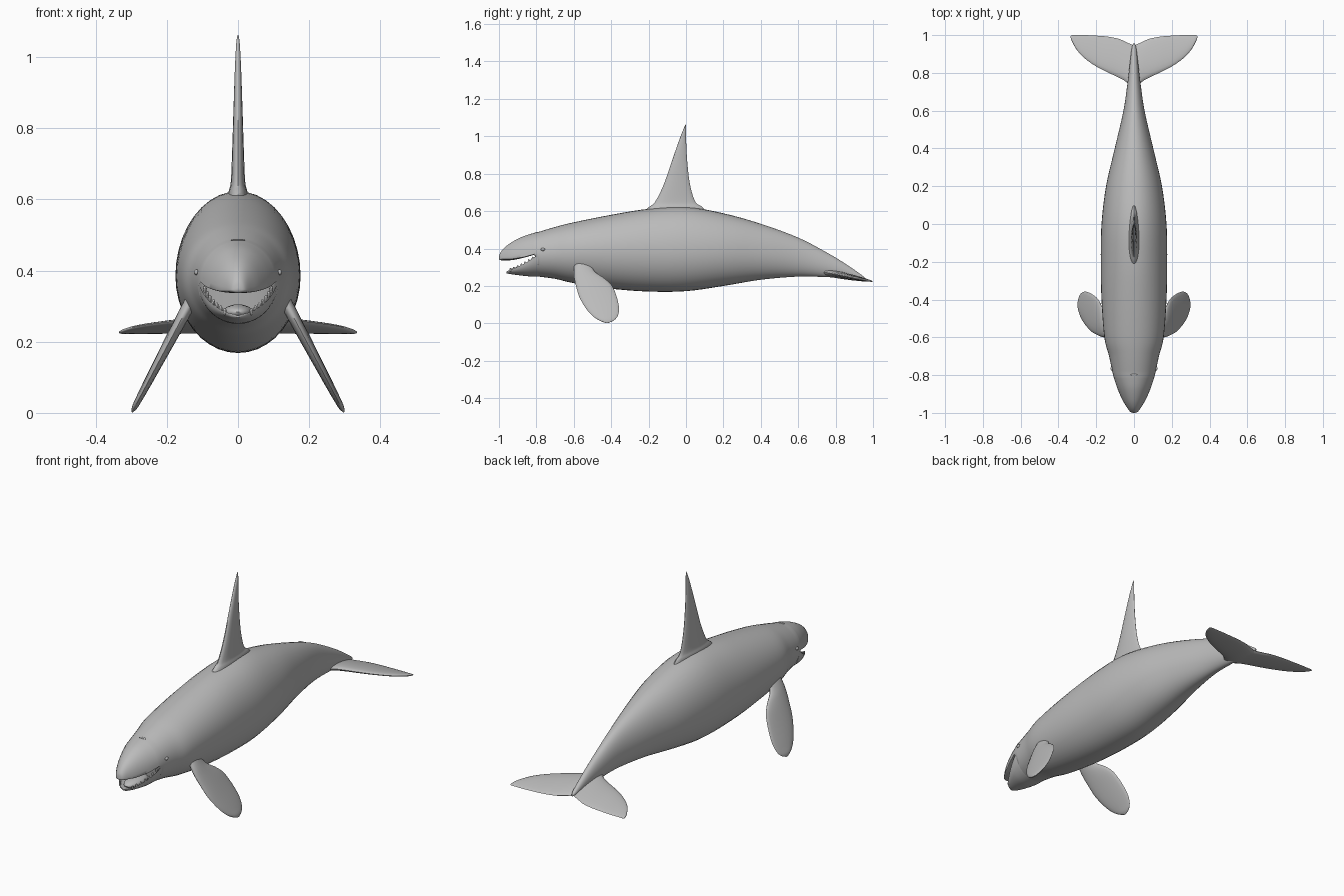
import bpy, bmesh, math
from mathutils import Vector

if "Cube" in bpy.data.objects:
    bpy.data.objects.remove(bpy.data.objects["Cube"])

skin = bpy.data.materials.new("grey skin")
skin.diffuse_color = (0.5, 0.5, 0.5, 1)
skin.use_nodes = True
skin.node_tree.nodes["Principled BSDF"].inputs["Base Color"].default_value = skin.diffuse_color


def smooth_keys(keys, steps=5):
    """Catmull-Rom interpolation through rows of numbers."""
    out = []
    for i in range(len(keys) - 1):
        a, b, c, d = (keys[max(i - 1, 0)], keys[i], keys[i + 1], keys[min(i + 2, len(keys) - 1)])
        for s in range(steps):
            t = s / steps
            out.append([0.5 * (2 * q + (r - p) * t + (2 * p - 5 * q + 4 * r - u) * t * t
                               + (3 * q - p - 3 * r + u) * t ** 3)
                        for p, q, r, u in zip(a, b, c, d)])
    return out + [list(keys[-1])]


def finish(name, bm, angle=50):
    bmesh.ops.recalc_face_normals(bm, faces=bm.faces)
    me = bpy.data.meshes.new(name)
    bm.to_mesh(me)
    bm.free()
    me.materials.append(skin)
    ob = bpy.data.objects.new(name, me)
    bpy.context.collection.objects.link(ob)
    bpy.ops.object.select_all(action='DESELECT')
    ob.select_set(True)
    bpy.context.view_layer.objects.active = ob
    bpy.ops.object.shade_smooth_by_angle(angle=math.radians(angle))
    return ob


def loft(name, rings):
    """Skin a list of closed rings and cap both ends."""
    bm = bmesh.new()
    rows = [[bm.verts.new(p) for p in r] for r in rings]
    n = len(rows[0])
    for a, b in zip(rows, rows[1:]):
        for i in range(n):
            j = (i + 1) % n
            bm.faces.new((a[i], a[j], b[j], b[i]))
    bm.faces.new(rows[0])
    bm.faces.new(rows[-1])
    return finish(name, bm)


def oval(y, top, mid, bottom, half, n=40):
    """Cross-section of the trunk, with its widest line at height mid."""
    pts = []
    for i in range(n):
        t = 2 * math.pi * i / n
        s = math.sin(t)
        pts.append((half * math.cos(t), y, mid + s * (top - mid if s > 0 else mid - bottom)))
    return pts


def blade(lead, trail, normal, thick, n=20):
    """Streamlined fin section from leading to trailing edge."""
    lead, trail, normal = Vector(lead), Vector(trail), Vector(normal)
    pts = []
    for i in range(n):
        t = 2 * math.pi * i / n
        f = (1 - math.cos(t)) / 2
        pts.append(lead.lerp(trail, f) + normal * thick * math.sin(t) * (1.15 - 0.4 * f))
    return pts


def ball(name, loc, scale, seg=16):
    bm = bmesh.new()
    bmesh.ops.create_uvsphere(bm, u_segments=seg, v_segments=seg // 2, radius=1)
    for v in bm.verts:
        v.co = Vector(loc) + Vector(a * b for a, b in zip(v.co, scale))
    return finish(name, bm)


# Upper head and trunk: columns are y, top, widest height, bottom, half width
head = [(-1.0, .352, .348, .345, .004), (-.994, .375, .346, .338, .02),
        (-.97, .405, .345, .337, .038), (-.93, .435, .346, .338, .062),
        (-.87, .465, .354, .350, .088), (-.81, .484, .370, .367, .108)]
trunk = [(-.79, .488, .37, .25, .113), (-.70, .515, .375, .238, .132),
         (-.6, .54, .38, .215, .157), (-.4, .58, .385, .185, .172),
         (-.2, .612, .385, .17, .176), (0, .622, .385, .172, .172),
         (.2, .588, .385, .20, .148), (.4, .532, .375, .233, .102),
         (.6, .458, .35, .25, .056), (.75, .38, .31, .247, .034),
         (.85, .32, .28, .242, .022), (.93, .265, .25, .236, .012),
         (.955, .245, .24, .235, .004)]
loft("body", [oval(*k) for k in smooth_keys(head) + smooth_keys(trunk)])

# Lower jaw, scooped along the top
jaw = [(-.96, .274, .277, .268, .008), (-.945, .272, .284, .264, .035),
       (-.9, .268, .302, .258, .066), (-.85, .265, .328, .252, .092),
       (-.8, .262, .36, .25, .109), (-.76, .26, .37, .25, .112)]
jaw_rows = smooth_keys(jaw)
loft("lower_jaw", [oval(*k) for k in jaw_rows])
ball("tongue", (0, -.855, .283), (.042, .085, .022), 24)

# Dorsal fin: columns are z, leading y, trailing y, half thickness
dorsal = [(.57, -.26, .13, .034), (.62, -.2, .09, .028), (.65, -.165, .05, .021),
          (.74, -.12, .022, .017), (.86, -.078, .007, .013), (.97, -.04, .001, .009),
          (1.04, -.013, 0, .005), (1.063, -.003, 0, .001)]
loft("dorsal_fin", [blade((0, a, z), (0, b, z), (1, 0, 0), t)
                    for z, a, b, t in smooth_keys(dorsal)])

# Paddle: z, leading y, trailing y, half thickness
paddle = [(.34, -.595, -.52, .018), (.28, -.6, -.49, .018), (.24, -.597, -.435, .017),
          (.2, -.588, -.395, .016), (.14, -.57, -.37, .014), (.08, -.535, -.358, .012),
          (.04, -.5, -.365, .010), (.016, -.465, -.385, .008), (.002, -.43, -.415, .002)]
# Fluke: x, leading y, trailing y, half thickness
fluke = [(0, .70, .945, .020), (.04, .75, .962, .018), (.08, .775, .98, .016),
         (.14, .803, .992, .014), (.2, .834, .997, .011), (.26, .876, 1.0, .009),
         (.3, .918, 1.0, .007), (.325, .96, 1.0, .005), (.335, .985, .996, .001)]


def fluke_z(y):
    return .262 - .19 * (y - .8)


for side, tag in ((1, "right"), (-1, "left")):
    loft("pectoral_fin_" + tag,
         [blade((side * (.14 + (.30 - z) * .53), a, z), (side * (.14 + (.30 - z) * .53), b, z),
                (side * .88, 0, .47), t) for z, a, b, t in smooth_keys(paddle)])
    loft("tail_fluke_" + tag,
         [blade((side * x, a, fluke_z(a)), (side * x, b, fluke_z(b)), (0, .19, .98), t)
          for x, a, b, t in smooth_keys(fluke)])
    ball("eye_" + tag, (side * .117, -.765, .395), (.007, .012, .008))
    # Small teeth just inside the rim of the lower jaw
    for k in jaw_rows[6:20:2]:
        ball("tooth_" + tag, (side * k[4] * .9, k[0], k[2] - .002), (.005, .006, .011), 8)

# Blowhole slit on top of the head
ball("blowhole", (0, -.8, .486), (.02, .006, .003))
